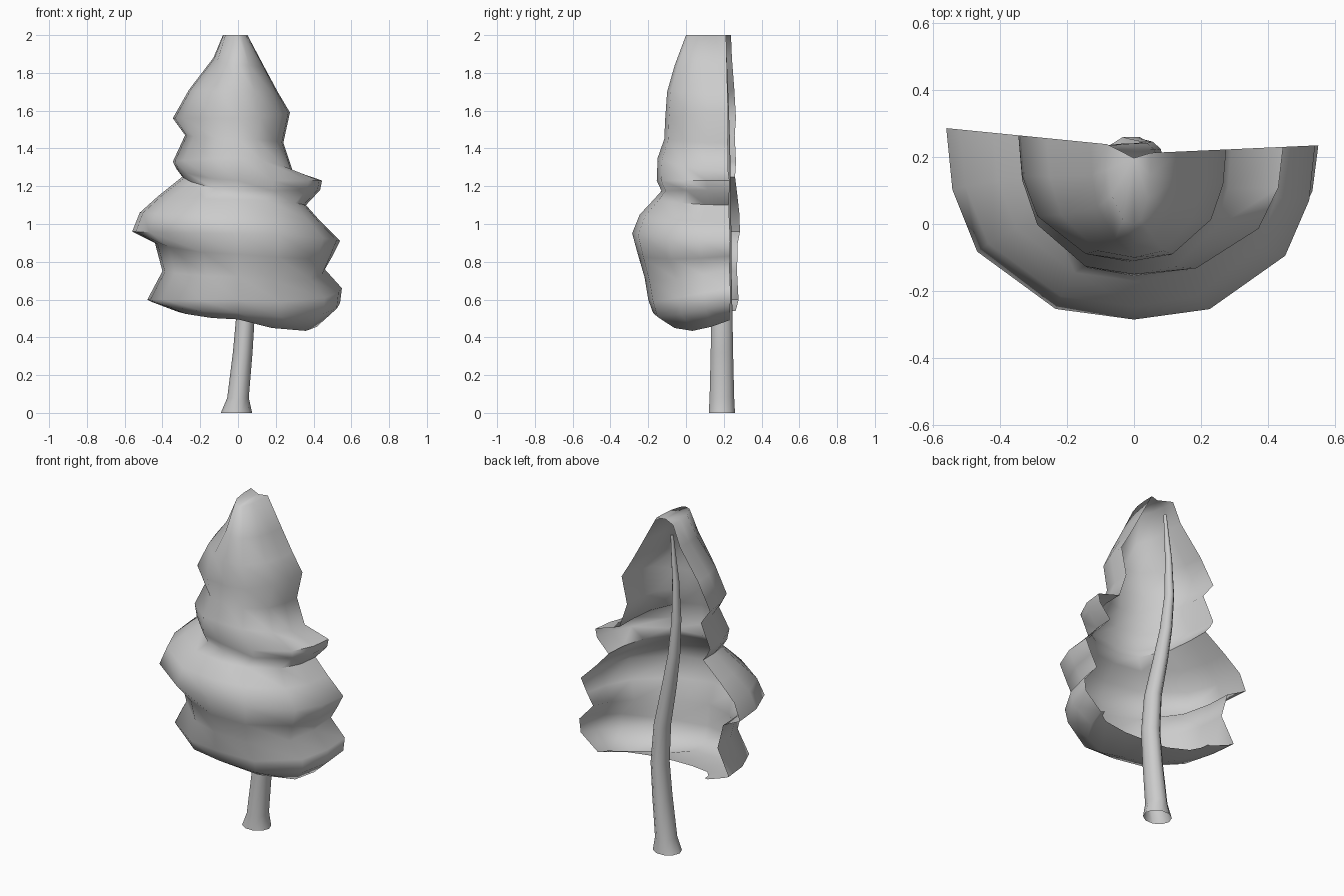
import bpy, bmesh
from math import sin, cos, pi, radians

if "Cube" in bpy.data.objects:
    bpy.data.objects.remove(bpy.data.objects["Cube"])


def finish(name, bm, angle):
    bmesh.ops.remove_doubles(bm, verts=bm.verts, dist=0.0005)
    bmesh.ops.recalc_face_normals(bm, faces=bm.faces)
    me = bpy.data.meshes.new(name)
    bm.to_mesh(me)
    bm.free()
    ob = bpy.data.objects.new(name, me)
    bpy.context.collection.objects.link(ob)
    bpy.context.view_layer.objects.active = ob
    ob.select_set(True)
    bpy.ops.object.shade_smooth_by_angle(angle=radians(angle))
    ob.select_set(False)
    return ob


def skin(bm, rows, closed):
    loops = [[bm.verts.new(p) for p in r] for r in rows]
    n = len(rows[0])
    for a, b in zip(loops, loops[1:]):
        for i in range(n if closed else n - 1):
            j = (i + 1) % n
            bm.faces.new((a[i], a[j], b[j], b[i]))
    return loops


# Foliage: open-backed half shell; each tier gives the left edge (x, z),
# the front (y, z), the right edge (x, z), a dip at the front right
# and a pinch at the front left
tiers = [
    (-.08, 2.0, .00, 2.0, .05, 2.0, 0, 0),
    (-.13, 1.88, -.06, 1.84, .14, 1.83, 0, 0),
    (-.26, 1.71, -.10, 1.70, .21, 1.70, 0, 0),
    (-.345, 1.56, -.11, 1.56, .275, 1.59, 0, 0),
    (-.28, 1.47, -.115, 1.45, .24, 1.43, 0, 0),
    (-.345, 1.33, -.15, 1.35, .29, 1.28, 0, 0),
    (-.325, 1.29, -.155, 1.23, .445, 1.23, 0, 0),
    (-.295, 1.25, -.13, 1.175, .435, 1.18, 0, 0),
    (-.42, 1.15, -.17, 1.13, .36, 1.10, 0, 0),
    (-.52, 1.06, -.245, 1.05, .44, 1.01, 0, 0),
    (-.56, .96, -.285, .95, .54, .91, 0, 0),
    (-.44, .90, -.255, .84, .50, .83, .02, .05),
    (-.40, .75, -.22, .72, .46, .76, .04, .03),
    (-.48, .60, -.20, .60, .55, .66, .03, 0),
    (-.45, .585, -.175, .53, .54, .58, .04, 0),
    (-.33, .54, -.08, .495, .43, .49, .06, 0),
    (-.31, .54, .12, .51, .40, .50, .01, 0),
]
half = [0, 18, 37, 66, 90]
angles = [radians(d) for d in half + [180 - d for d in half[-2::-1]]]
rows = [[(0, .197, 2.0)] * len(angles)]
for lx, lz, fy, fz, rx, rz, dip, pinch in tiers:
    ring = []
    for a in angles:
        c, s = cos(a), sin(a)
        k = 1 + .05 * sin(2 * a) ** 2
        ex, ez = (lx, lz) if c > 0 else (rx, rz)
        back = .23 - .1 * lx if c > 0 else .21 + .045 * rx
        back = back * c * c + .22 * s * s
        x = ex * abs(c) * k
        y = back + (fy - back) * s * k
        z = ez * c * c + fz * s * s
        if c < 0:
            z -= dip * abs(sin(2 * a))
        else:
            y += pinch * sin(2 * a)
        ring.append((x, y, z))
    rows.append(ring)
bm = bmesh.new()
skin(bm, rows, False)
finish("foliage", bm, 75)

# Trunk: tapered, swaying open tube as (x, y, z, radius)
path = [(-.008, .19, 0, .083), (0, .19, .08, .057), (.025, .19, .32, .052),
        (.04, .19, .52, .049), (.025, .19, .75, .045), (-.025, .195, 1.0, .039),
        (-.06, .2, 1.2, .032), (-.08, .205, 1.42, .025), (-.075, .205, 1.65, .018),
        (-.05, .205, 1.92, .008)]
S = 10
bm = bmesh.new()
tube = [[(x + r * cos(2 * pi * i / S), y + min(r * 1.2, .073) * sin(2 * pi * i / S), z)
         for i in range(S)] for x, y, z, r in path]
loops = skin(bm, tube, True)
bm.faces.new(loops[-1])
finish("trunk", bm, 50)
